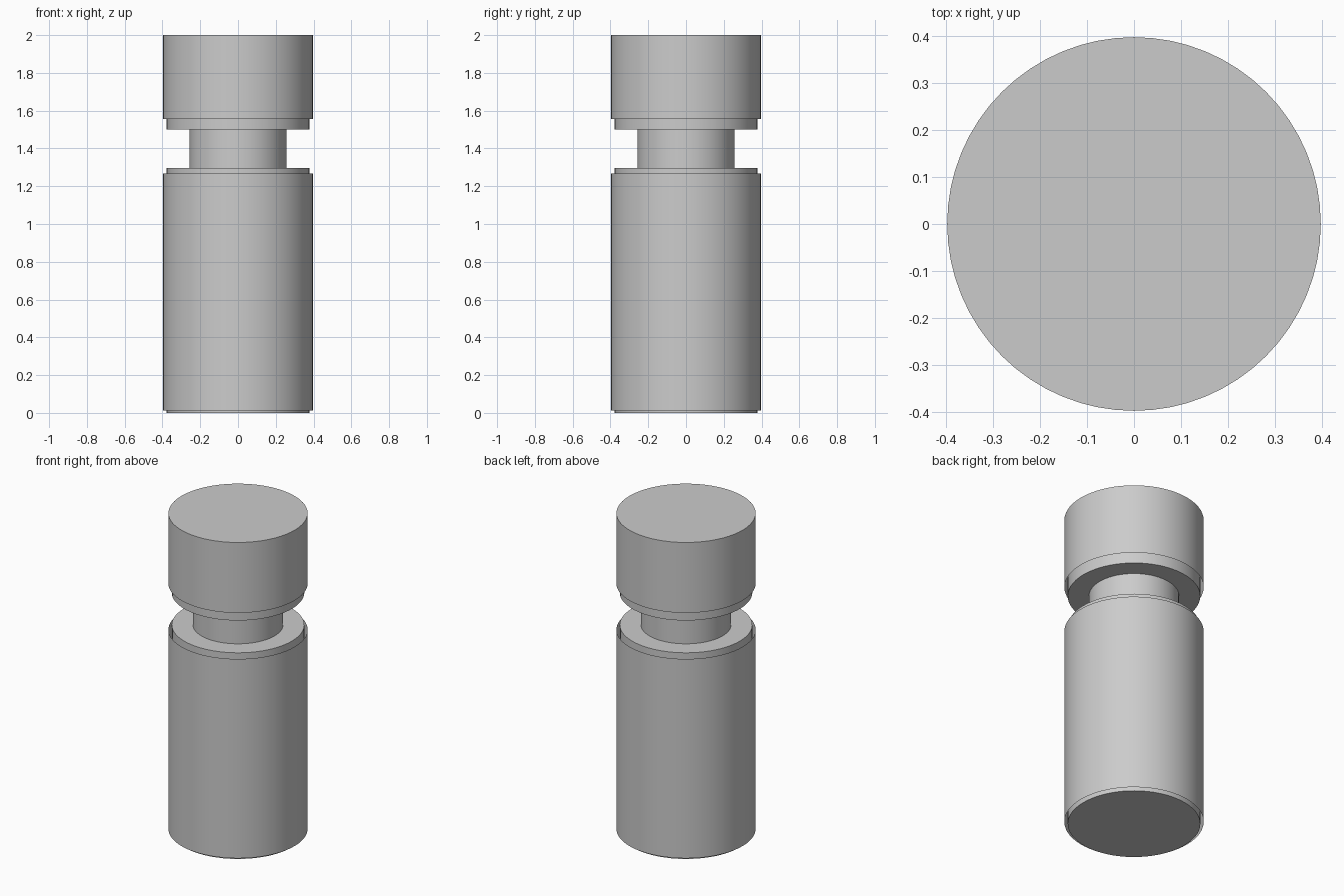
import bpy, bmesh, math

if "Cube" in bpy.data.objects:
    bpy.data.objects.remove(bpy.data.objects["Cube"])

SIDES = 64
grey = bpy.data.materials.new("light_grey")
grey.diffuse_color = (0.6, 0.6, 0.6, 1)
grey.use_nodes = True
grey.node_tree.nodes["Principled BSDF"].inputs["Base Color"].default_value = grey.diffuse_color


def tube(name, radius, z0, z1, bottom=True, top=True):
    """Upright cylinder with optional end caps."""
    bm = bmesh.new()
    rings = [[bm.verts.new((radius * math.cos(2 * math.pi * i / SIDES),
                            radius * math.sin(2 * math.pi * i / SIDES), z))
              for i in range(SIDES)] for z in (z0, z1)]
    low, high = rings
    for i in range(SIDES):
        j = (i + 1) % SIDES
        bm.faces.new((low[i], low[j], high[j], high[i]))
    if bottom:
        bm.faces.new(low[::-1])
    if top:
        bm.faces.new(high)
    mesh = bpy.data.meshes.new(name)
    bm.to_mesh(mesh)
    bm.free()
    mesh.materials.append(grey)
    ob = bpy.data.objects.new(name, mesh)
    bpy.context.collection.objects.link(ob)
    mesh.shade_smooth()
    mesh.set_sharp_from_angle(angle=math.radians(30))
    return ob


# Lower body: solid core inside a thin open sleeve
tube("lower_core", 0.378, 0.0, 1.297)
tube("lower_sleeve", 0.397, 0.013, 1.267, bottom=False, top=False)

# Narrow neck joining both halves
tube("neck", 0.257, 1.297, 1.5, bottom=False, top=False)

# Upper cap: core inside a sleeve closed at the top
tube("upper_core", 0.378, 1.5, 2.0, top=False)
tube("upper_sleeve", 0.397, 1.557, 2.0, bottom=False)
